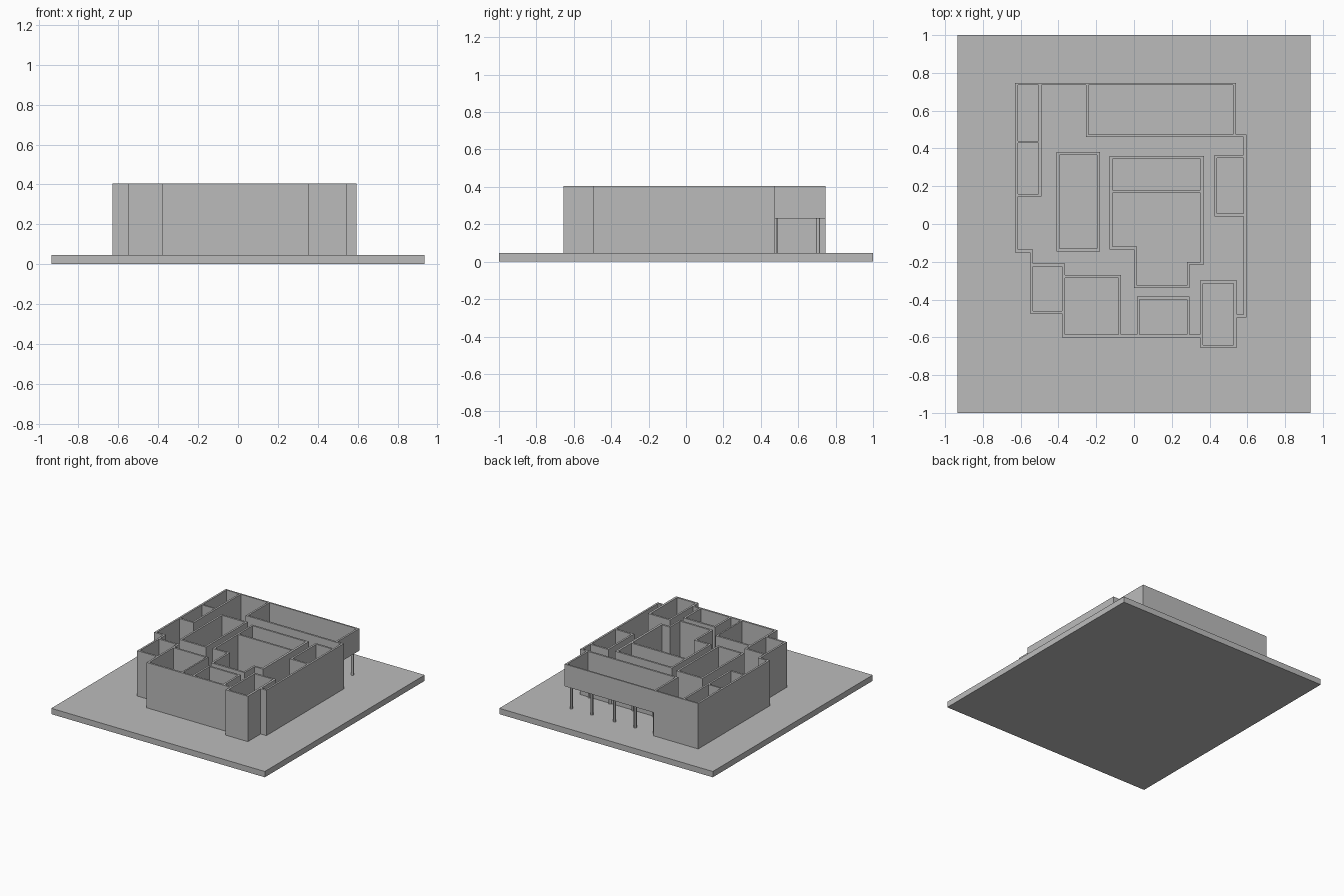
import bpy
import bmesh

cube = bpy.data.objects.get("Cube")
if cube:
    bpy.data.objects.remove(cube, do_unlink=True)

GROUND, SOFFIT, ROOF = 0.046, 0.23, 0.405

grey = bpy.data.materials.new("plain_grey")
grey.use_nodes = True
colour = (0.5, 0.5, 0.5, 1)
grey.diffuse_color = colour
for node in grey.node_tree.nodes:
    if node.type == "BSDF_PRINCIPLED":
        node.inputs["Base Color"].default_value = colour


def right_angled(values):
    """Alternating x, y values -> corners of a closed loop with square turns."""
    pairs = list(zip(values[::2], values[1::2]))
    corners = []
    for i, (x, y) in enumerate(pairs):
        next_x = pairs[(i + 1) % len(pairs)][0]
        corners += [(x, y), (next_x, y)]
    return corners


def add_object(name, mesh):
    mesh.materials.clear()
    mesh.materials.append(grey)
    obj = bpy.data.objects.new(name, mesh)
    bpy.context.collection.objects.link(obj)
    return obj


def extrude_plan(name, loops, bottom, top):
    """Raise a plan to a solid; loops inside other loops become openings."""
    curve = bpy.data.curves.new(name + "_plan", "CURVE")
    curve.dimensions = "2D"
    curve.fill_mode = "BOTH"
    curve.extrude = (top - bottom) / 2
    for values in loops:
        corners = right_angled(values)
        spline = curve.splines.new("POLY")
        spline.points.add(len(corners) - 1)
        for point, (x, y) in zip(spline.points, corners):
            point.co = (x, y, 0, 1)
        spline.use_cyclic_u = True
    helper = bpy.data.objects.new(name + "_plan", curve)
    bpy.context.collection.objects.link(helper)
    depsgraph = bpy.context.evaluated_depsgraph_get()
    mesh = bpy.data.meshes.new_from_object(helper.evaluated_get(depsgraph))
    bpy.data.objects.remove(helper, do_unlink=True)

    bm = bmesh.new()
    bm.from_mesh(mesh)
    bmesh.ops.remove_doubles(bm, verts=bm.verts, dist=0.0005)
    bmesh.ops.translate(bm, verts=bm.verts, vec=(0, 0, (bottom + top) / 2))
    bmesh.ops.recalc_face_normals(bm, faces=bm.faces)
    for face in bm.faces:
        face.smooth = False
    bm.to_mesh(mesh)
    bm.free()
    mesh.name = name
    return add_object(name, mesh)


# Ground slab
extrude_plan("ground_slab", [[-0.935, -1, 0.935, 1]], 0, GROUND)

# Outer wall ring: building outline, winding corridor and the edge rooms
outline = [-.63, .747, -.24, .475, .595, -.495, .545, -.655,
           .35, -.6, -.38, -.475, -.55, -.15]
corridor = [-.49, .735, -.255, .46, .58, .365, .425, .04, .58, -.48,
            .545, -.3, .35, -.585, .295, -.385, .015, -.585, -.07, -.27,
            -.365, -.21, -.535, -.135, -.615, .145]
edge_rooms = [
    [-.615, .735, -.505, .44],
    [-.615, .428, -.505, .16],
    [.44, .35, .58, .055],
    [-.535, -.225, -.38, -.46],
    [-.365, -.285, -.082, -.585],
    [.03, -.4, .28, -.585],
    [.365, -.315, .527, -.64],
]
extrude_plan("outer_walls", [outline, corridor] + edge_rooms, GROUND, ROOF)

# Free-standing rooms inside the corridor
extrude_plan("west_inner_room",
             [[-.41, .38, -.18, -.145], [-.395, .365, -.195, -.13]],
             GROUND, ROOF)
extrude_plan("central_rooms",
             [[-.13, .36, .37, -.215, .295, -.34, 0, -.135],
              [-.115, .345, .352, .18],
              [-.115, .165, .352, -.2, .28, -.325, .015, -.12]],
             GROUND, ROOF)

# Raised rear room: hanging walls and a thin floor
extrude_plan("raised_room_walls",
             [[-.24, .747, .54, .475, .525, .735]], SOFFIT, ROOF)
extrude_plan("raised_room_floor",
             [[-.24, .735, .525, .475]], SOFFIT, SOFFIT + 0.01)

# Two rows of posts under the raised room
for row, y in (("inner", 0.478), ("rear", 0.706)):
    for number, x in enumerate((-0.22, -0.05, 0.13, 0.33, 0.51)):
        bm = bmesh.new()
        bmesh.ops.create_cone(bm, cap_ends=True, segments=12,
                              radius1=0.011, radius2=0.011,
                              depth=SOFFIT - GROUND)
        bmesh.ops.translate(bm, verts=bm.verts,
                            vec=(x, y, (SOFFIT + GROUND) / 2))
        name = f"{row}_post_{number + 1}"
        mesh = bpy.data.meshes.new(name)
        bm.to_mesh(mesh)
        bm.free()
        post = add_object(name, mesh)
        bpy.context.view_layer.objects.active = post
        bpy.ops.object.select_all(action="DESELECT")
        post.select_set(True)
        bpy.ops.object.shade_smooth_by_angle()
